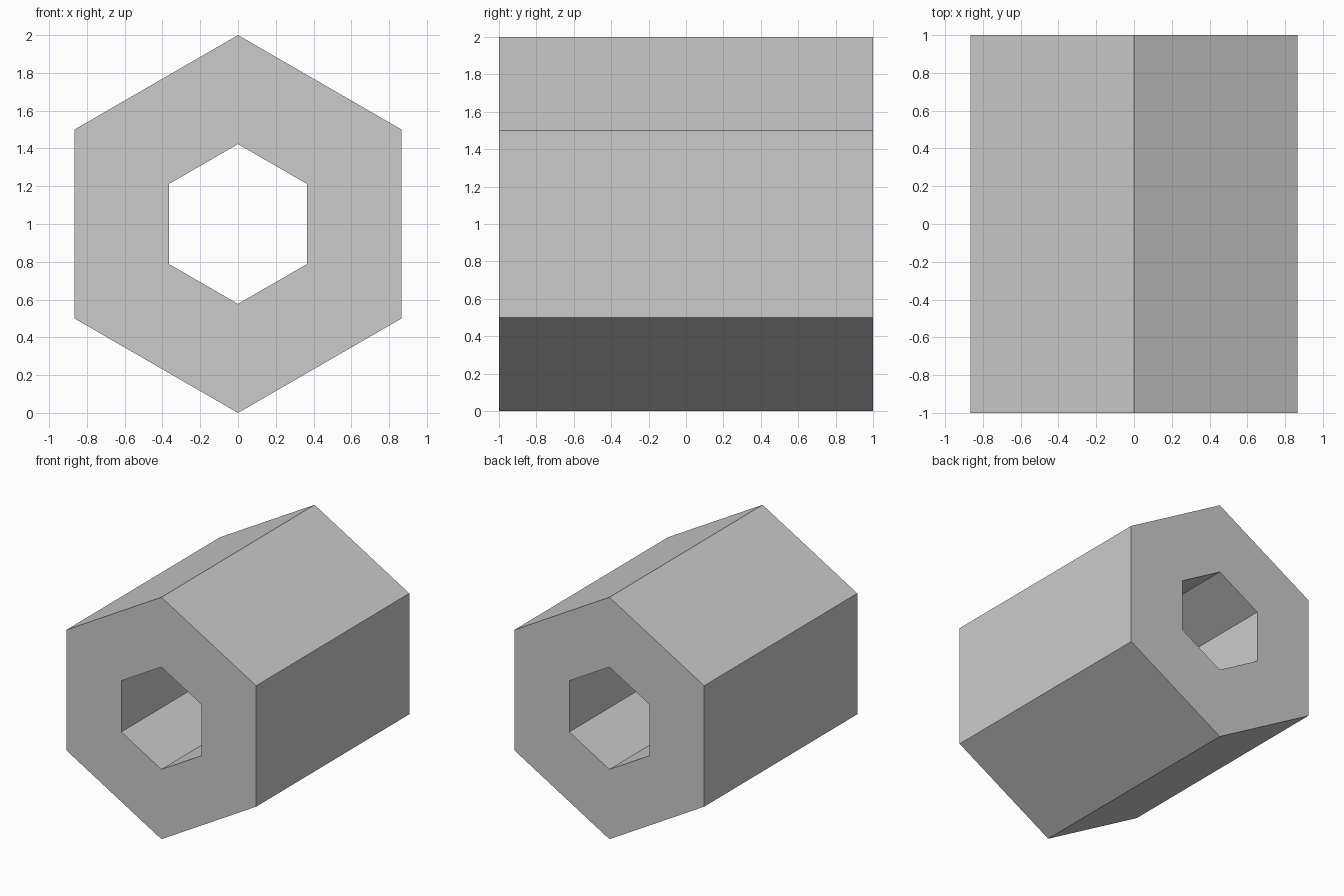
import bpy, bmesh
from math import sin, cos, pi

if "Cube" in bpy.data.objects:
    bpy.data.objects.remove(bpy.data.objects["Cube"])

OUTER_R, INNER_R, HALF_LEN, CENTRE_Z, SIDES = 1.0, 0.423, 1.0, 1.0, 6

bm = bmesh.new()


def ring(radius, y):
    """Hexagon of vertices in the XZ plane with a corner pointing up."""
    angles = [2 * pi * i / SIDES for i in range(SIDES)]
    return [bm.verts.new((radius * sin(a), y, CENTRE_Z + radius * cos(a))) for a in angles]


# Cross-section loops: outer front, outer back, bore back, bore front
loops = [ring(OUTER_R, -HALF_LEN), ring(OUTER_R, HALF_LEN),
         ring(INNER_R, HALF_LEN), ring(INNER_R, -HALF_LEN)]

# Bridge each loop to the next to close the tube
for k, a in enumerate(loops):
    b = loops[(k + 1) % len(loops)]
    for i in range(SIDES):
        j = (i + 1) % SIDES
        bm.faces.new((a[i], a[j], b[j], b[i]))

bmesh.ops.recalc_face_normals(bm, faces=bm.faces)
mesh = bpy.data.meshes.new("hexagonal_tube")
bm.to_mesh(mesh)
bm.free()
bpy.context.collection.objects.link(bpy.data.objects.new("hexagonal_tube", mesh))
